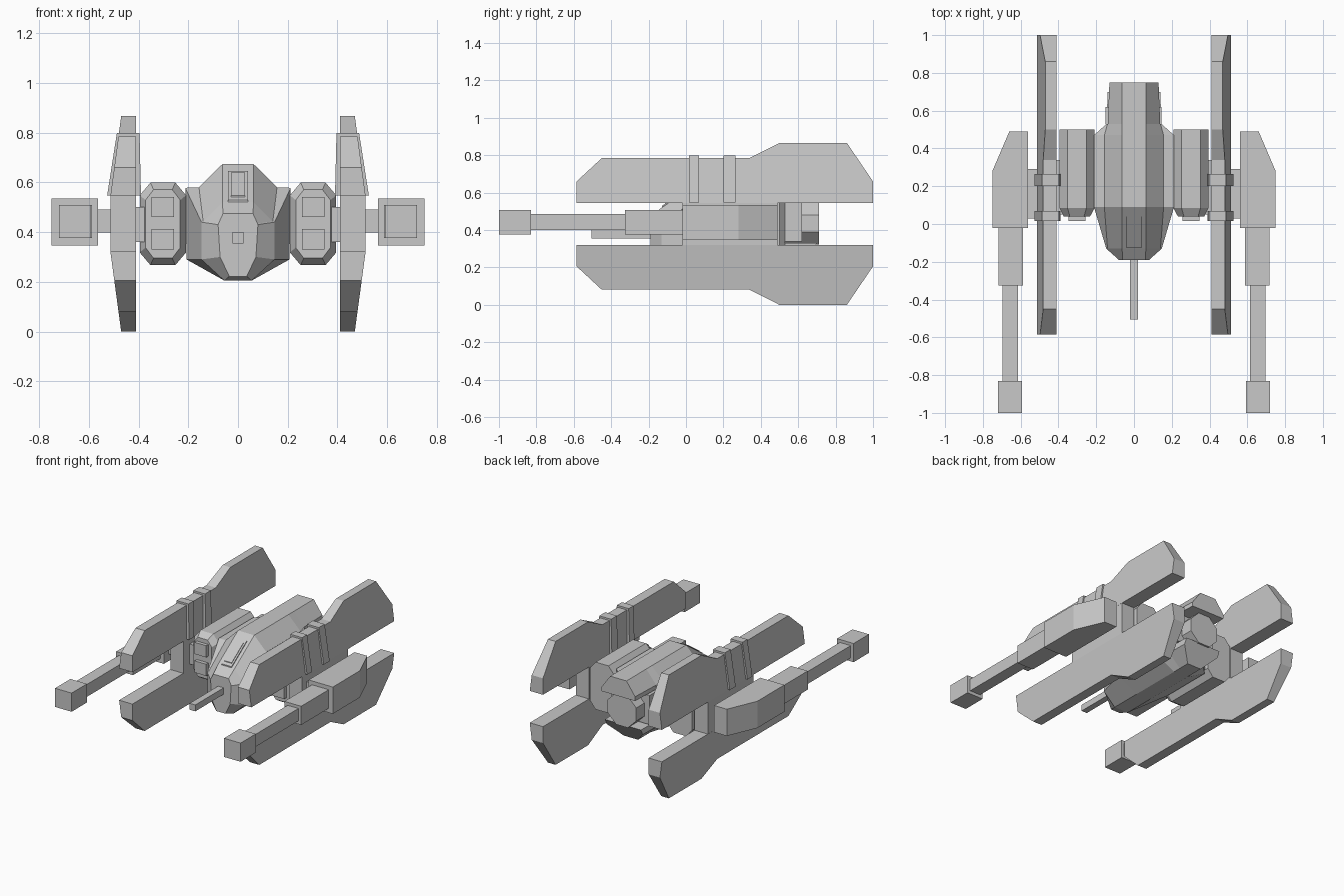
import bpy, bmesh, math

cube = bpy.data.objects.get("Cube")
if cube:
    bpy.data.objects.remove(cube, do_unlink=True)

grey = bpy.data.materials.new("hull_grey")
grey.use_nodes = True
grey.diffuse_color = (0.58, 0.58, 0.58, 1)
grey.node_tree.nodes["Principled BSDF"].inputs["Base Color"].default_value = (0.58, 0.58, 0.58, 1)

MID = 0.433  # height of the plane the wings mirror about


def loft(name, rings):
    """Skin a list of equal-length point rings and cap both ends."""
    bm = bmesh.new()
    vs = [[bm.verts.new(p) for p in r] for r in rings]
    n = len(rings[0])
    for a, b in zip(vs, vs[1:]):
        for i in range(n):
            j = (i + 1) % n
            bm.faces.new((a[i], a[j], b[j], b[i]))
    bm.faces.new(vs[0][::-1])
    bm.faces.new(vs[-1])
    bmesh.ops.recalc_face_normals(bm, faces=bm.faces)
    me = bpy.data.meshes.new(name)
    bm.to_mesh(me)
    bm.free()
    me.materials.append(grey)
    ob = bpy.data.objects.new(name, me)
    bpy.context.collection.objects.link(ob)
    return ob


def box(name, x0, x1, y0, y1, z0, z1):
    q = [(x0, z0), (x1, z0), (x1, z1), (x0, z1)]
    return loft(name, [[(x, y, z) for x, z in q] for y in (y0, y1)])


def half(y, pts):
    """Mirror a half cross-section across x = 0 at depth y."""
    return [(x, y, z) for x, z in pts] + [(-x, y, z) for x, z in reversed(pts)]


# --- Fuselage: nose, cockpit slope and wide middle
body = [(0.063, 0.673), (0.157, 0.58), (0.212, 0.578), (0.207, 0.29), (0.055, 0.205)]
loft("fuselage", [
    half(-0.19, [(0.06, 0.475), (0.078, 0.435), (0.08, 0.43), (0.072, 0.3), (0.035, 0.222)]),
    half(-0.13, [(0.063, 0.52), (0.14, 0.443), (0.147, 0.44), (0.147, 0.29), (0.055, 0.205)]),
    half(0.09, body),
    half(0.47, body),
    half(0.53, [(0.063, 0.673), (0.14, 0.58), (0.145, 0.575), (0.145, 0.29), (0.055, 0.205)]),
])
# Rear shells above and below the main nozzle
loft("rear_upper_shell", [half(y, [(0.063, 0.673), (w, 0.58), (w, 0.55)])
                          for y, w in ((0.5, 0.14), (0.75, 0.13))])
loft("rear_lower_shell", [
    half(0.5, [(0.145, 0.33), (0.145, 0.29), (0.055, 0.205)]),
    [(0.14, 0.70, 0.33), (0.14, 0.68, 0.29), (0.055, 0.61, 0.205),
     (-0.055, 0.61, 0.205), (-0.14, 0.68, 0.29), (-0.14, 0.70, 0.33)],
])


def octagon(y, r, cx=0.0, cz=0.435):
    return [(cx + r * math.cos(math.pi / 8 + k * math.pi / 4), y,
             cz + r * math.sin(math.pi / 8 + k * math.pi / 4)) for k in range(8)]


loft("main_nozzle", [octagon(0.5, 0.12), octagon(0.71, 0.12)])
box("nozzle_collar", -0.152, 0.145, 0.53, 0.62, 0.34, 0.545)
box("nose_gun", -0.022, 0.022, -0.505, -0.15, 0.355, 0.4)


# Canopy: stacked thin plates lying on the cockpit slope
def slope_plate(name, w, y0, y1, lift):
    def z(y):
        return 0.52 + (y + 0.13) * 0.153 / 0.22
    return loft(name, [[(-w, y, z(y) - 0.01), (w, y, z(y) - 0.01),
                        (w, y, z(y) + lift), (-w, y, z(y) + lift)] for y in (y0, y1)])


slope_plate("canopy_frame", 0.04, -0.128, 0.04, 0.008)
slope_plate("canopy_glass", 0.028, -0.11, 0.022, 0.013)

# --- Wing blade side profile, upper half
blade = [(-0.585, 0.545), (-0.585, 0.66), (-0.45, 0.785), (0.34, 0.785),
         (0.5, 0.866), (0.86, 0.866), (1.0, 0.66), (1.0, 0.545)]


def outer_x(z):
    return 0.513 - (z - 0.545) * 0.135


for s, side in ((1, "left"), (-1, "right")):
    # Upper and lower blades with a slanted outer face
    for m, level in ((1, "upper"), (-1, "lower")):
        loft(f"{side}_{level}_wing", [
            [(s * 0.41, y, MID + m * (z - MID)) for y, z in blade],
            [(s * outer_x(z), y, MID + m * (z - MID)) for y, z in blade]])
    # Straps over the upper blade
    for i, (y0, y1) in enumerate(((0.015, 0.07), (0.2, 0.265))):
        q = [(0.39, 0.548), (0.526, 0.548), (0.487, 0.798), (0.396, 0.798)]
        loft(f"{side}_wing_strap_{i + 1}", [[(s * x, y, z) for x, z in q] for y in (y0, y1)])
    box(f"{side}_wing_pylon", s * 0.41, s * 0.512, -0.02, 0.49, 0.32, 0.55)
    box(f"{side}_pod_strut", s * 0.37, s * 0.42, 0.05, 0.34, 0.36, 0.5)

    # Engine pod, tall eight-sided section with a tapered front
    def pod(y, kx, kz):
        q = [(0.05, 0.166), (0.093, 0.115), (0.093, -0.115), (0.05, -0.166)]
        q += [(-x, z) for x, z in reversed(q)]
        return [(s * 0.302 + x * kx, y, MID + z * kz) for x, z in q]
    loft(f"{side}_engine_pod", [pod(0.04, 0.75, 0.83), pod(0.085, 1, 1), pod(0.5, 1, 1)])
    for i, (z0, z1) in enumerate(((0.33, 0.412), (0.46, 0.542))):
        box(f"{side}_pod_intake_{i + 1}", s * 0.258, s * 0.348, 0.015, 0.06, z0, z1)

    # Outboard cannon
    plan = [(0.562, -0.02), (0.75, -0.02), (0.75, 0.28), (0.66, 0.49), (0.562, 0.49)]
    loft(f"{side}_cannon_body", [[(s * x, y, z) for x, y in plan] for z in (0.347, 0.535)])
    box(f"{side}_cannon_mount", s * 0.5, s * 0.57, 0.03, 0.29, 0.398, 0.49)
    box(f"{side}_cannon_sleeve", s * 0.588, s * 0.718, -0.325, 0.0, 0.377, 0.508)
    box(f"{side}_cannon_barrel", s * 0.613, s * 0.697, -0.85, -0.3, 0.4, 0.487)
    box(f"{side}_cannon_muzzle", s * 0.592, s * 0.72, -1.0, -0.83, 0.377, 0.508)
